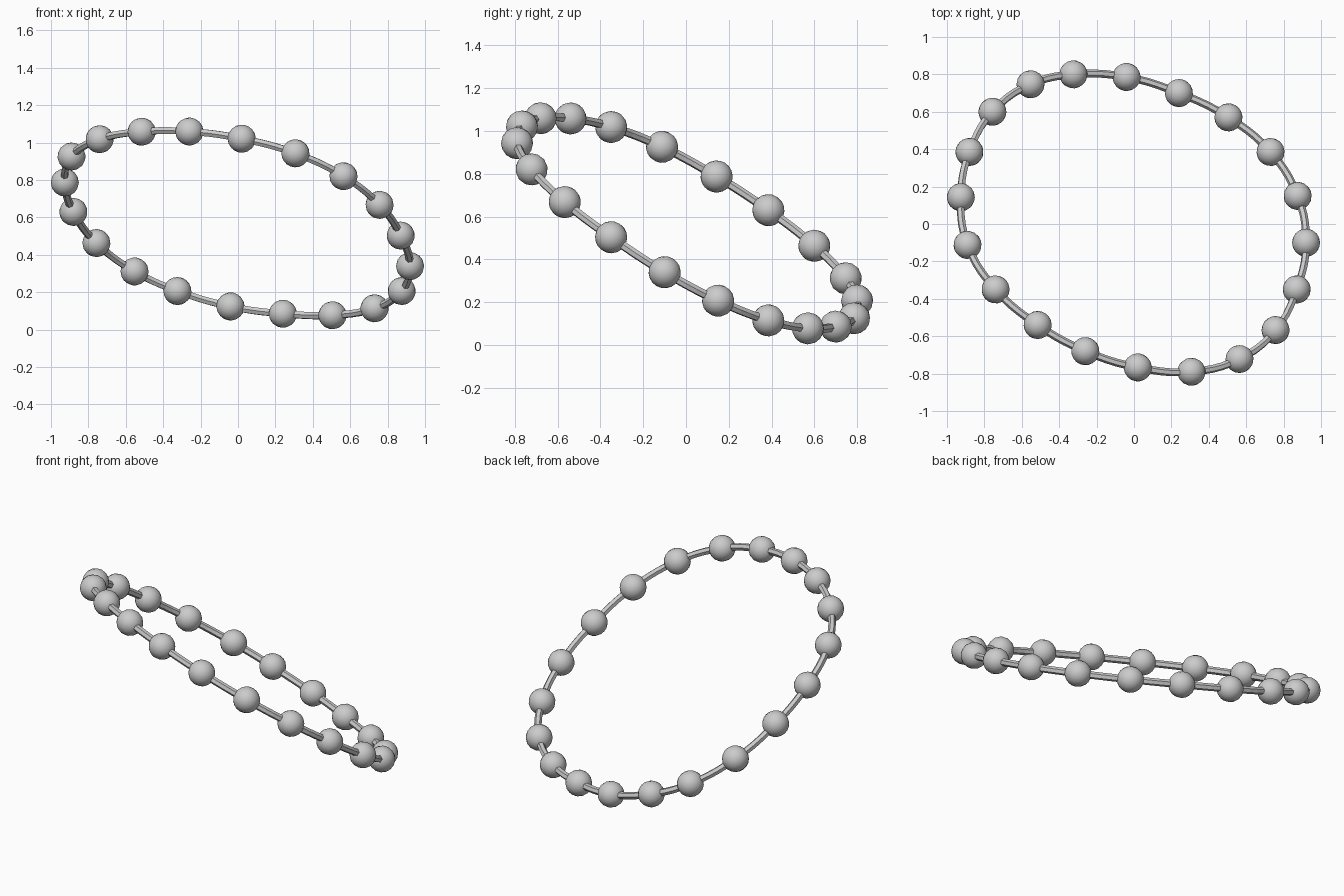
import bpy
from mathutils import Vector

if "Cube" in bpy.data.objects:
    bpy.data.objects.remove(bpy.data.objects["Cube"])

BEAD_R = 0.075
CORD_R = 0.021

# Slightly irregular loop seen from the top; it lies in one tilted plane
LOOP = [(-0.04, 0.786), (0.24, 0.70), (0.505, 0.57), (0.73, 0.385), (0.875, 0.15),
        (0.92, -0.10), (0.87, -0.35), (0.757, -0.567), (0.564, -0.722), (0.307, -0.79),
        (0.02, -0.767), (-0.26, -0.68), (-0.515, -0.54), (-0.74, -0.35), (-0.89, -0.112),
        (-0.926, 0.143), (-0.88, 0.385), (-0.757, 0.60), (-0.553, 0.747), (-0.324, 0.80)]


def on_plane(x, y):
    return Vector((x, y, 0.575 - 0.32 * x - 0.59 * y))


points = [on_plane(x, y) for x, y in LOOP]
count = len(points)

# Cord: closed smooth path through every bead, thin faceted tube
curve = bpy.data.curves.new("cord", "CURVE")
curve.dimensions = "3D"
curve.resolution_u = 5
curve.bevel_depth = CORD_R
curve.bevel_resolution = 1
spline = curve.splines.new("BEZIER")
spline.bezier_points.add(count - 1)
for bp, p in zip(spline.bezier_points, points):
    bp.co = p
    bp.handle_left_type = bp.handle_right_type = "AUTO"
spline.use_cyclic_u = True
spline.use_smooth = False
cord = bpy.data.objects.new("cord", curve)
bpy.context.collection.objects.link(cord)

# Beads: one shared ball, its poles lined up with the cord
bpy.ops.mesh.primitive_uv_sphere_add(segments=16, ring_count=10, radius=BEAD_R)
first = bpy.context.object
first.name = "bead"
bpy.ops.object.shade_smooth()
for i, p in enumerate(points):
    bead = first
    if i:
        bead = bpy.data.objects.new("bead", first.data)
        bpy.context.collection.objects.link(bead)
    tangent = points[(i + 1) % count] - points[i - 1]
    bead.location = p
    bead.rotation_euler = tangent.to_track_quat("Z", "Y").to_euler()
